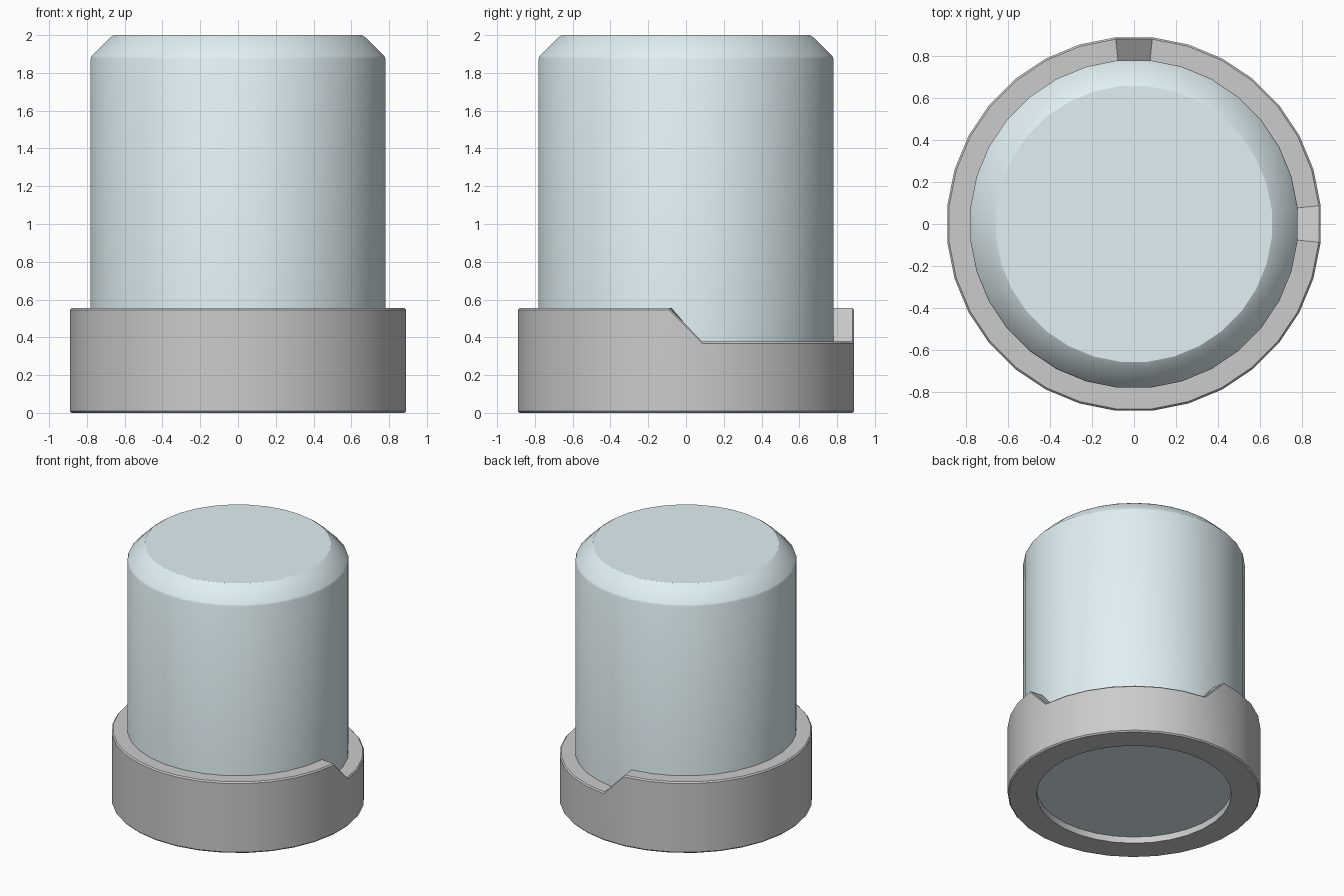
import bpy, bmesh, math

if "Cube" in bpy.data.objects:
    bpy.data.objects.remove(bpy.data.objects["Cube"])

SIDES = 32
HIGH, LOW = 0.555, 0.377


def lathe(name, profile_at, closed):
    """Spin a profile given per angle; facets are centred on the axes."""
    bm = bmesh.new()
    rings = []
    for i in range(SIDES):
        a = (i + 0.5) * 2 * math.pi / SIDES
        rings.append([bm.verts.new((r * math.cos(a), r * math.sin(a), z))
                      for r, z in profile_at(a)])
    n = len(rings[0])
    for i in range(SIDES):
        p, q = rings[i], rings[(i + 1) % SIDES]
        for k in range(n if closed else n - 1):
            m = (k + 1) % n
            bm.faces.new((p[k], q[k], q[m], p[m]))
    if not closed:
        bm.faces.new([p[0] for p in reversed(rings)])
        bm.faces.new([p[-1] for p in rings])
    bmesh.ops.recalc_face_normals(bm, faces=bm.faces)
    me = bpy.data.meshes.new(name)
    bm.to_mesh(me)
    bm.free()
    ob = bpy.data.objects.new(name, me)
    bpy.context.collection.objects.link(ob)
    bpy.ops.object.select_all(action='DESELECT')
    ob.select_set(True)
    bpy.context.view_layer.objects.active = ob
    bpy.ops.object.shade_smooth_by_angle(angle=math.radians(30))
    return ob


# Collar: one quarter (+x, +y) of the rim is lowered, with a one-facet ramp each side
def collar_profile(a):
    top = LOW if a < math.pi / 2 else HIGH
    return [(0.69, 0), (0.885, 0), (0.894, 0.01), (0.894, top - 0.01),
            (0.885, top), (0.775, top), (0.775, 0.06), (0.69, 0.06)]


lathe("collar", collar_profile, True)


# Chamfered plug, its underside recessed inside the collar
def plug_profile(a):
    return [(0.784, 0.05), (0.784, 1.875), (0.778, 1.89),
            (0.682, 1.985), (0.66, 2.0)]


plug = lathe("plug", plug_profile, False)
mat = bpy.data.materials.new("pale_blue")
mat.diffuse_color = (0.75, 0.87, 0.91, 1)
mat.use_nodes = True
mat.node_tree.nodes["Principled BSDF"].inputs["Base Color"].default_value = mat.diffuse_color
plug.data.materials.append(mat)
